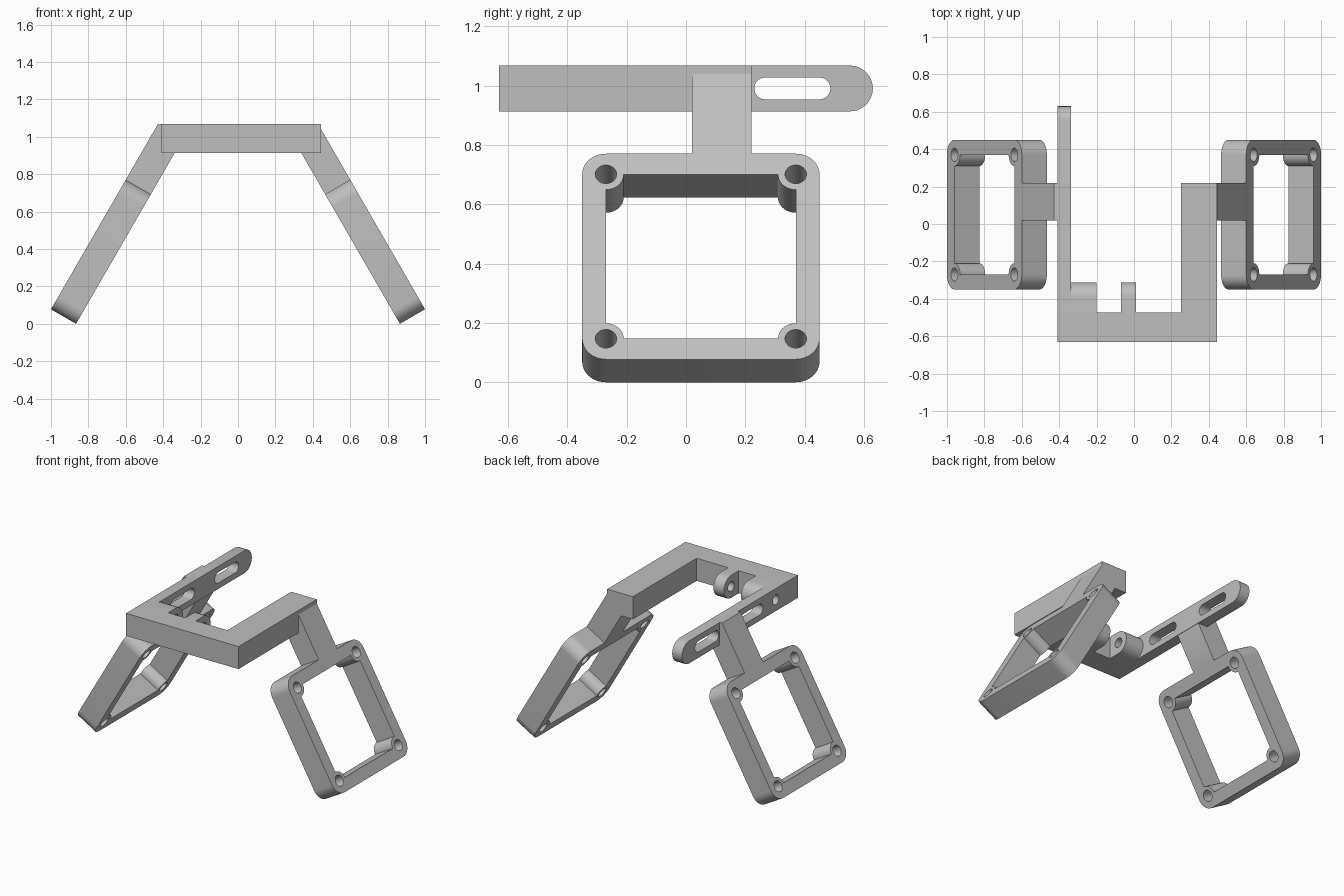
import bpy, bmesh
from math import pi, cos, sin
from mathutils import Matrix, Vector

if "Cube" in bpy.data.objects:
    bpy.data.objects.remove(bpy.data.objects["Cube"])

GREY = (0.52, 0.52, 0.52, 1)
mat = bpy.data.materials.new("plain_grey")
mat.use_nodes = True
mat.diffuse_color = GREY
mat.node_tree.nodes["Principled BSDF"].inputs["Base Color"].default_value = GREY


def arc(cx, cy, r, start, end, n=12):
    """Points on an arc, angles in quarter turns."""
    angles = [(start + (end - start) * i / n) * pi / 2 for i in range(n + 1)]
    return [(cx + r * cos(a), cy + r * sin(a)) for a in angles]


def circle(cx, cy, r):
    return arc(cx, cy, r, 0, 4, 32)[:-1]


def slot(x0, x1, cy, r):
    return arc(x1 - r, cy, r, -1, 1) + arc(x0 + r, cy, r, 1, 3)


def frame(origin, x_axis, y_axis):
    """Matrix that lays a flat profile on the plane of two axes."""
    x, y = Vector(x_axis), Vector(y_axis)
    m = Matrix((x, y, x.cross(y))).transposed().to_4x4()
    return Matrix.Translation(origin) @ m


def plate(name, loops, thickness, matrix, mirrored=False):
    """Extrude a profile with holes, thickness centred on its plane."""
    curve = bpy.data.curves.new(name, "CURVE")
    curve.dimensions, curve.fill_mode = "2D", "BOTH"
    curve.extrude = thickness / 2
    for pts in loops:
        s = curve.splines.new("POLY")
        s.points.add(len(pts) - 1)
        for p, (x, y) in zip(s.points, pts):
            p.co = (x, y, 0, 1)
        s.use_cyclic_u = True
    temp = bpy.data.objects.new(name + "_profile", curve)
    bpy.context.collection.objects.link(temp)
    deps = bpy.context.evaluated_depsgraph_get()
    mesh = bpy.data.meshes.new_from_object(temp.evaluated_get(deps))
    bpy.data.objects.remove(temp)
    bpy.data.curves.remove(curve)

    bm = bmesh.new()
    bm.from_mesh(mesh)
    if mirrored:
        matrix = Matrix.Scale(-1, 4, (1, 0, 0)) @ matrix
    bm.transform(matrix)
    bmesh.ops.remove_doubles(bm, verts=bm.verts, dist=0.0001)
    bmesh.ops.recalc_face_normals(bm, faces=bm.faces)
    bm.to_mesh(mesh)
    bm.free()
    mesh.materials.clear()
    mesh.materials.append(mat)
    obj = bpy.data.objects.new(name, mesh)
    bpy.context.collection.objects.link(obj)
    bpy.ops.object.select_all(action="DESELECT")
    obj.select_set(True)
    bpy.context.view_layer.objects.active = obj
    bpy.ops.object.shade_smooth_by_angle(angle=pi / 6)
    return obj


T = 0.155                      # stock thickness
BOTTOM, TOP = 0.913, 1.068     # height range of the upper bars
MID = (BOTTOM + TOP) / 2
R = T / 2

# Tilted square frames: rounded rim, window with corner bosses, screw holes
HALF, CORNER, INNER, BOSS = 0.4, 0.08, 0.32, 0.06
corners = [(1, 1), (-1, 1), (-1, -1), (1, -1)]
rim, window, holes = [], [], []
for q, (sx, sy) in enumerate(corners):
    c = HALF - CORNER
    rim += arc(sx * c, sy * c, CORNER, q, q + 1)
    window += arc(sx * INNER, sy * INNER, BOSS, q + 3, q + 2)
    holes.append(circle(sx * INNER, sy * INNER, 0.036))
up = Vector((-0.5, 0, cos(pi / 6)))
out = Vector((cos(pi / 6), 0, 0.5))
foot = Vector((1.0, 0.05, T / 2))
centre = foot + up * HALF - out * T / 2

# Sloping arms between the frames and the upper bars
shoulder = foot + up * 2 * HALF
inner = shoulder - out * T
crest = shoulder + up * (TOP - shoulder.z) / up.z
armpit = inner + up * (BOTTOM - inner.z) / up.z
arm = [(p.x, p.z) for p in (shoulder, inner, armpit)]
arm += [(armpit.x, TOP), (crest.x, TOP)]

for side, mirrored in (("left", False), ("right", True)):
    plate(side + "_frame", [rim, window] + holes, T,
          frame(centre, (0, 1, 0), up), mirrored)
    plate(side + "_arm", [arm], 0.2,
          frame((0, 0.12, 0), (1, 0, 0), (0, 0, 1)), mirrored)

# Front crossbar with its short return on the left
plate("crossbar", [[(-0.336, -0.63), (0.445, -0.63), (0.445, 0.22),
                    (0.25, 0.22), (0.25, -0.472), (-0.336, -0.472)]],
      T, frame((0, 0, MID), (1, 0, 0), (0, 1, 0)))


def upright(name, x0, x1, loops):
    plate(name, loops, x1 - x0,
          frame(((x0 + x1) / 2, 0, MID), (0, 1, 0), (0, 0, 1)))


# Slotted bar on the right, with a pivot hole
PIVOT = -0.472 + 0.16 - R
pivot_hole = circle(PIVOT, 0, 0.033)
bar = [(-0.63, R), (-0.63, -R)] + arc(0.63 - R, 0, R, -1, 1)
upright("slotted_bar", -0.41, -0.336,
        [bar, slot(0.23, 0.487, 0, 0.037), slot(-0.25, 0.007, 0, 0.037), pivot_hole])

# Rounded pivot lugs behind the crossbar
lug = [(-0.472, R), (-0.472, -R)] + arc(PIVOT, 0, R, -1, 1)
upright("wide_lug", -0.336, -0.2, [lug, pivot_hole])
upright("thin_lug", -0.07, 0.01, [lug, pivot_hole])
